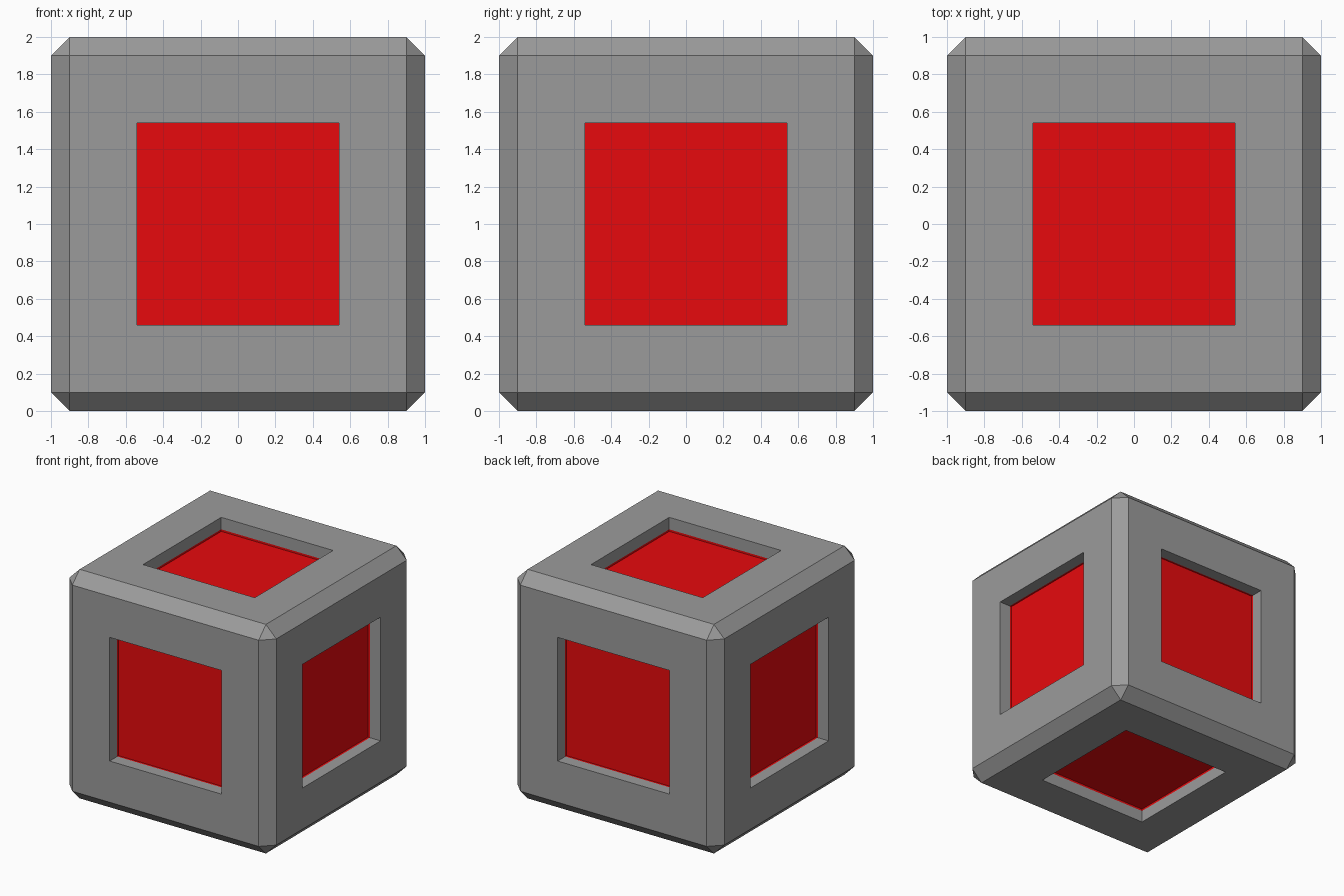
import bpy, bmesh
from mathutils import Vector

if "Cube" in bpy.data.objects:
    bpy.data.objects.remove(bpy.data.objects["Cube"])

HALF, BEVEL, WINDOW = 1.0, 0.1, 0.54
GREY_DEPTH, RED_DEPTH = 0.105, 0.018


def material(name, rgb):
    m = bpy.data.materials.new(name)
    m.diffuse_color = (*rgb, 1)
    m.use_nodes = True
    m.node_tree.nodes["Principled BSDF"].inputs["Base Color"].default_value = m.diffuse_color
    return m


# Chamfered crate body
bm = bmesh.new()
bmesh.ops.create_cube(bm, size=2 * HALF)
bmesh.ops.bevel(bm, geom=bm.edges[:], offset=BEVEL, offset_type='OFFSET',
                segments=1, profile=0.5, affect='EDGES')
bm.normal_update()


def sink(face, depth, mat):
    """Push a face inwards, leaving walls of the given material."""
    normal = face.normal.copy()
    verts = face.verts[:]
    face_set = bmesh.ops.extrude_discrete_faces(bm, faces=[face])["faces"]
    new = face_set[0]
    for v in new.verts:
        v.co -= normal * depth
    for e in new.edges:
        for f in e.link_faces:
            f.material_index = mat
    bm.normal_update()
    return new


# Square recess on each side: grey walls, then a red panel with a thin red rim
sides = [f for f in bm.faces if max(abs(c) for c in f.normal) > 0.99]
for f in sides:
    bmesh.ops.inset_individual(bm, faces=[f], thickness=HALF - BEVEL - WINDOW,
                               use_even_offset=True)
    f = sink(f, GREY_DEPTH, 0)
    f = sink(f, RED_DEPTH, 1)

bmesh.ops.translate(bm, verts=bm.verts[:], vec=Vector((0, 0, HALF)))
mesh = bpy.data.meshes.new("crate")
bm.to_mesh(mesh)
bm.free()
mesh.materials.append(material("grey", (0.33, 0.33, 0.33)))
mesh.materials.append(material("red", (0.8, 0.003, 0.004)))
crate = bpy.data.objects.new("crate", mesh)
bpy.context.collection.objects.link(crate)
